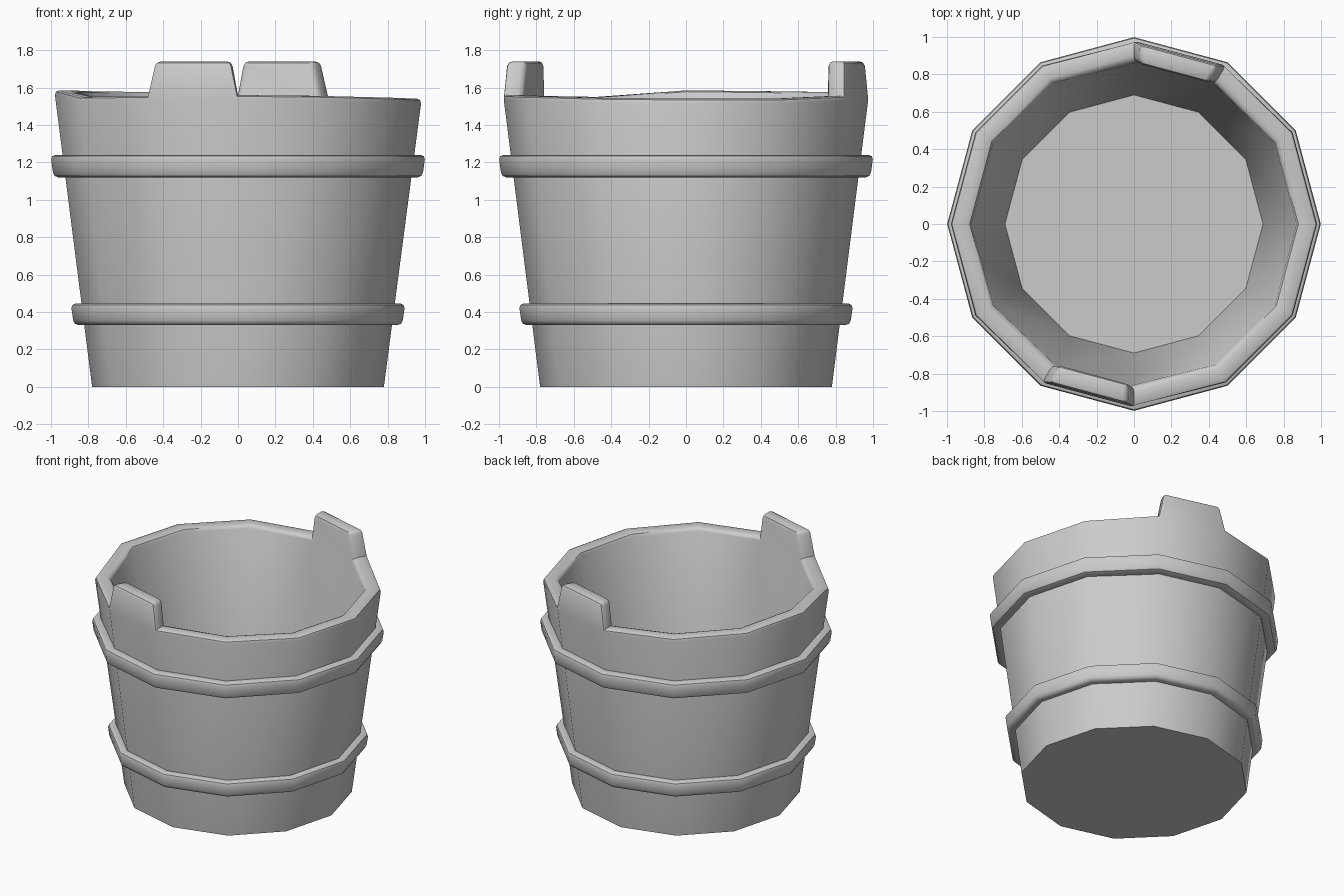
import bpy, bmesh
from math import sin, cos, radians
from mathutils import Vector

if "Cube" in bpy.data.objects:
    bpy.data.objects.remove(bpy.data.objects["Cube"])

N = 12  # sides


def ring(bm, r, z):
    """One 12-sided ring; z is a number or a list of heights."""
    hs = z if isinstance(z, list) else [z] * N
    return [bm.verts.new((r * cos(radians(30 * k)), r * sin(radians(30 * k)), hs[k]))
            for k in range(N)]


def bridge(bm, a, b):
    return [bm.faces.new((a[k], a[(k + 1) % N], b[(k + 1) % N], b[k])) for k in range(N)]


def soft_bevel(bm, width, zmin):
    """Round the convex hard edges above zmin."""
    bm.normal_update()
    edges = [e for e in bm.edges if e.is_manifold
             and e.calc_face_angle_signed() > radians(42)
             and min(v.co.z for v in e.verts) > zmin]
    bmesh.ops.bevel(bm, geom=edges, offset=width, segments=2, profile=0.5,
                    affect='EDGES', clamp_overlap=True)


def finish(bm, name):
    bmesh.ops.recalc_face_normals(bm, faces=bm.faces)
    for f in bm.faces:
        f.smooth = True
    for e in bm.edges:
        e.smooth = e.is_manifold and e.calc_face_angle() < radians(40)
    me = bpy.data.meshes.new(name)
    bm.to_mesh(me)
    bm.free()
    ob = bpy.data.objects.new(name, me)
    bpy.context.collection.objects.link(ob)
    return ob


# Tub: tapered wall with an uneven rim and an inside floor
rim = [1.54, 1.54, 1.555, 1.56, 1.575, 1.58, 1.585, 1.55, 1.555, 1.56, 1.555, 1.545]
bm = bmesh.new()
outer_low, outer_top = ring(bm, 0.78, 0), ring(bm, 0.982, rim)
inner_top, inner_low = ring(bm, 0.872, rim), ring(bm, 0.69, 0.09)
bm.faces.new(outer_low[::-1])
bridge(bm, outer_low, outer_top)
top = bridge(bm, outer_top, inner_top)
bridge(bm, inner_top, inner_low)
bm.faces.new(inner_low)
bmesh.ops.recalc_face_normals(bm, faces=bm.faces)

# Two raised stave ears, back and front, narrowing upward
for k in (2, 8):
    a = radians(30 * k + 15)
    tangent, radial = Vector((-sin(a), cos(a), 0)), Vector((cos(a), sin(a), 0))
    face = bmesh.ops.extrude_discrete_faces(bm, faces=[top[k]])['faces'][0]
    mid = face.calc_center_median()
    for v in face.verts:
        d = v.co - mid
        v.co = mid + tangent * d.dot(tangent) * 0.84 + radial * (d.dot(radial) * 0.97 - 0.01)
        v.co.z = 1.74
soft_bevel(bm, 0.025, 1.5)
finish(bm, "tub")


# Hoops: bands that follow the taper, sunk into the wall
def hoop(name, z0, z1, r0, r1):
    bm = bmesh.new()
    loops = [ring(bm, r0 - 0.10, z0), ring(bm, r0, z0), ring(bm, r1, z1), ring(bm, r1 - 0.10, z1)]
    for i in range(4):
        bridge(bm, loops[i], loops[(i + 1) % 4])
    bmesh.ops.recalc_face_normals(bm, faces=bm.faces)
    soft_bevel(bm, 0.025, 0)
    finish(bm, name)


hoop("upper_hoop", 1.12, 1.24, 0.986, 1.002)
hoop("lower_hoop", 0.33, 0.445, 0.878, 0.894)
